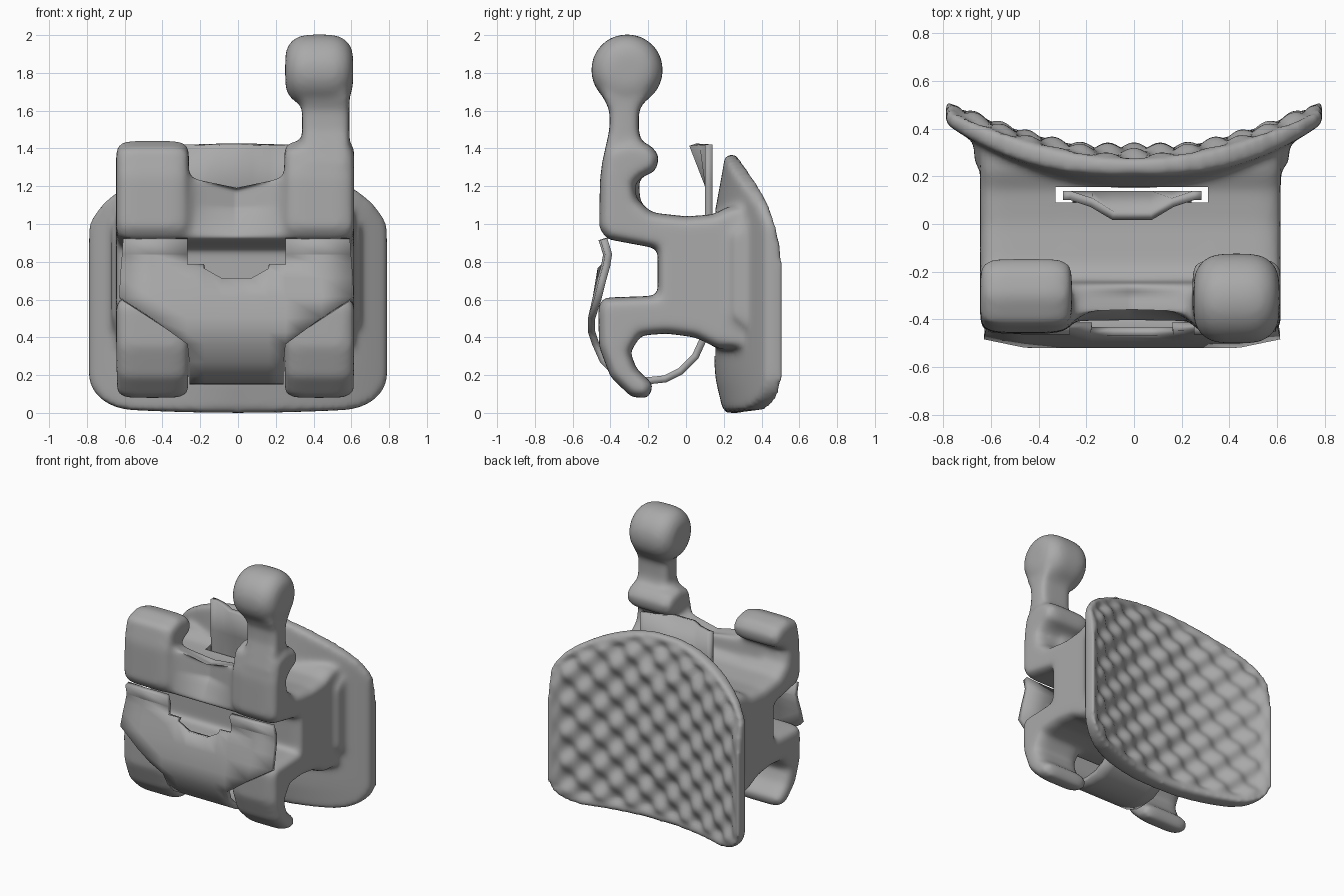
import bpy, bmesh, math
from mathutils import Vector

if "Cube" in bpy.data.objects:
    bpy.data.objects.remove(bpy.data.objects["Cube"], do_unlink=True)

metal = bpy.data.materials.new("satin grey metal")
metal.use_nodes = True
grey = (0.4, 0.4, 0.4, 1)
metal.diffuse_color = grey
metal.node_tree.nodes["Principled BSDF"].inputs["Base Color"].default_value = grey


def add_object(name, bm):
    bmesh.ops.recalc_face_normals(bm, faces=bm.faces)
    mesh = bpy.data.meshes.new(name)
    bm.to_mesh(mesh)
    bm.free()
    mesh.materials.append(metal)
    obj = bpy.data.objects.new(name, mesh)
    bpy.context.collection.objects.link(obj)
    return obj


def shade(obj, degrees):
    bpy.ops.object.select_all(action='DESELECT')
    obj.select_set(True)
    bpy.context.view_layer.objects.active = obj
    bpy.ops.object.shade_smooth_by_angle(angle=math.radians(degrees))


def ramp(value, start, end):
    return max(0, min(1, (value - start) / (end - start)))


def inset(profile, amount):
    """Shrink a closed (y, z) profile along its corner bisectors."""
    pts = [Vector(p) for p in profile]
    area = sum(a.x * b.y - b.x * a.y for a, b in zip(pts, pts[1:] + pts[:1]))
    turn = 1 if area > 0 else -1
    result = []
    for i, p in enumerate(pts):
        a = (p - pts[i - 1]).normalized()
        b = (pts[(i + 1) % len(pts)] - p).normalized()
        along = (a + b).normalized()
        result.append(p + Vector((-along.y, along.x)) * turn * amount)
    return result


def prism(bm, profile, x0, x1, across, shrink, steps=4):
    """Side profile swept across x, with elliptically rounded rims."""
    rings = []
    for s in range(steps + 1):
        angle = s / steps * math.pi / 2
        rings.append((across * (1 - math.cos(angle)), shrink * (1 - math.sin(angle))))
    layers = [(x0 + dx, d) for dx, d in rings] + [(x1 - dx, d) for dx, d in reversed(rings)]
    loops = [[bm.verts.new((x, *p)) for p in inset(profile, d)] for x, d in layers]
    faces = [bm.faces.new(loops[0]), bm.faces.new(loops[-1][::-1])]
    n = len(profile)
    for a, b in zip(loops, loops[1:]):
        for i in range(n):
            j = (i + 1) % n
            faces.append(bm.faces.new((a[j], a[i], b[i], b[j])))
    bmesh.ops.recalc_face_normals(bm, faces=faces)


# Curved bonding pad limits
HALF = 0.79


def corner(x, radius):
    """How far a quarter round has cut in at x, from 0 to 1."""
    t = ramp(abs(x), HALF - radius, HALF)
    return 1 - math.sqrt(1 - t * t)


def pad_low(x):
    return 0.03 * (x / HALF) ** 2 + 0.17 * corner(x, 0.22)


def pad_high(x):
    return 1.37 - 0.49 * x * x - 0.09 * corner(x, 0.16)


def pad_back(x, z):
    return 0.31 + 0.205 * abs(x / HALF) ** 1.8 - 0.04 * ramp(z, pad_high(x) - 0.18, pad_high(x))


def pad_front(x, z):
    lean = 0.06 * ramp(z, 1.05, 1.36) + 0.05 * ramp(z, 0.2, 0)
    return 0.15 + 0.27 * (x / HALF) ** 2 + lean * (1 - abs(x / HALF))


def add_pad(bm, nx=48, nz=16):
    sheets = []
    for depth in (pad_front, pad_back):
        rows = []
        for i in range(nx + 1):
            x = HALF * math.sin(math.pi * (i / nx - 0.5))
            lo, hi = pad_low(x), pad_high(x)
            heights = [lo + (hi - lo) * j / nz for j in range(nz + 1)]
            rows.append([bm.verts.new((x, depth(x, z), z)) for z in heights])
        sheets.append(rows)
    front, back = sheets
    for i in range(nx):
        for j in range(nz):
            for s, flip in ((front, False), (back, True)):
                q = [s[i][j], s[i + 1][j], s[i + 1][j + 1], s[i][j + 1]]
                bm.faces.new(q[::-1] if flip else q)
        for j in (0, nz):
            q = [front[i][j], back[i][j], back[i + 1][j], front[i + 1][j]]
            bm.faces.new(q if j == 0 else q[::-1])
    for j in range(nz):
        for i in (0, nx):
            q = [front[i][j], front[i][j + 1], back[i][j + 1], back[i][j]]
            bm.faces.new(q if i == 0 else q[::-1])


# Side profiles of the body
underside = [(-.24, .41), (-.1, .42), (.05, .4), (.17, .34), (.33, .34)]
topside = [(.33, 1.1), (.22, 1.09), (.14, 1.05), (0, 1.04), (-.18, 1.06)]
lower_hook = [(-.15, .62), (-.44, .61), (-.465, .56), (-.46, .35), (-.4, .19), (-.29, .085),
              (-.2, .075), (-.17, .15), (-.26, .23), (-.295, .32)]
upper_hook = [(-.26, 1.13), (-.275, 1.21), (-.23, 1.25), (-.16, 1.28), (-.14, 1.36), (-.19, 1.42),
              (-.3, 1.445), (-.42, 1.4), (-.455, 1.25), (-.46, .98), (-.42, .92), (-.15, .87)]
lower_web = [(-.15, .62), (-.37, .61), (-.37, .42)]
upper_web = [(-.24, 1.1), (-.25, 1.22), (-.39, 1.25), (-.41, .92), (-.15, .87)]
flare = [(.23, .5), (.36, .4), (.36, 1.06), (.23, .95)]
neck = [(-.45, 1.3), (-.405, 1.5), (-.405, 1.6), (-.45, 1.7), (-.19, 1.7), (-.25, 1.6),
        (-.25, 1.48), (-.2, 1.35)]
ball = [(-.312 + .19 * math.cos(a * math.pi / 16), 1.815 + .19 * math.sin(a * math.pi / 16))
        for a in range(32)]

bm = bmesh.new()
add_pad(bm)
for x0, x1 in ((-.645, -.26), (.245, .615)):
    prism(bm, lower_hook + underside + topside + upper_hook, x0, x1, .09, .045)
prism(bm, lower_web + underside + topside + upper_web, -.45, .42, .01, .005)
for x0, x1 in ((-.67, -.5), (.5, .65)):
    prism(bm, flare, x0, x1, .06, .04)
prism(bm, neck, .34, .59, .05, .025)
prism(bm, ball, .25, .61, .12, .11)
body = add_object("bracket_body", bm)

# Vertical slot that the clip slides through
bm = bmesh.new()
bmesh.ops.create_cube(bm, size=1)
for v in bm.verts:
    v.co = Vector((v.co.x * .64 - .01, .123 + v.co.y * .065, .72 + v.co.z * .84))
cutter = add_object("slot_cutter", bm)
cutter.hide_render = True

# Blend the solids into one soft cast body
remesh = body.modifiers.new("blend", 'REMESH')
remesh.mode = 'VOXEL'
remesh.voxel_size = 0.017
soft = body.modifiers.new("soften", 'SMOOTH')
soft.factor = 0.5
soft.iterations = 18
cut = body.modifiers.new("slot", 'BOOLEAN')
cut.operation = 'DIFFERENCE'
cut.object = cutter
graph = bpy.context.evaluated_depsgraph_get()
cast = bpy.data.meshes.new_from_object(body.evaluated_get(graph))
body.modifiers.clear()
body.data = cast
bpy.data.objects.remove(cutter, do_unlink=True)

# Cushion grid sunk inside the back rim, and the pinched web between the upper hooks
bm = bmesh.new()
bm.from_mesh(cast)
bm.normal_update()
k = 2 * math.pi / 0.22
for v in bm.verts:
    x, y, z = v.co
    if v.normal.y > 0.4 and y > pad_back(x, z) - 0.06:
        margin = min(HALF - abs(x), z - pad_low(x), pad_high(x) - z)
        bump = math.cos(k * x) * math.cos(k * (z - 0.1))
        v.co.y += (0.022 * bump - 0.01) * ramp(margin, 0.03, 0.09)
    pinch = ramp(abs(x + .008), .24, 0) * ramp(y, -.22, -.3)
    if v.normal.y < 0:
        v.co.y -= 0.08 * v.normal.y * pinch * ramp(z, .93, 1.1)
    v.co.z -= 0.05 * pinch * ramp(z, 1.05, 1.2) * ramp(z, 1.3, 1.28)
bm.to_mesh(cast)
bm.free()
if not cast.materials:
    cast.materials.append(metal)
shade(body, 50)

# Sheet clip: rows of (y, z, half width) from the front lip round to the rear tab
path = [(-.445, .92, .6), (-.42, .84, .605), (-.43, .78, .61), (-.45, .71, .615),
        (-.475, .61, .62), (-.5, .5, .45), (-.5, .43, .35), (-.48, .37, .26), (-.44, .28, .25),
        (-.37, .21, .25), (-.28, .175, .25), (-.2, .17, .25), (-.11, .18, .25), (-.03, .22, .25),
        (.05, .3, .25), (.1, .41, .25), (.12, .55, .25), (.12, 1.2, .29), (.12, 1.42, .29)]
half = [.08, .17, .26, .45, .62]
columns = [-h for h in reversed(half)] + half
bm = bmesh.new()
rows = []
for n, (y, z, w) in enumerate(path):
    row = []
    for c in columns:
        x = math.copysign(min(abs(c), w), c)
        dy = 0.01 if abs(x) > .5 else 0
        if n == len(path) - 1:
            dy = -0.085 if abs(x) < .1 else -0.03 if abs(x) < .2 else 0
        lift = 0.05 if n == 3 and abs(c) == .17 else 0
        row.append(bm.verts.new((x - .008, y + dy, z + lift)))
    rows.append(row)
for n in range(len(rows) - 1):
    a, b = rows[n], rows[n + 1]
    for i in range(len(columns) - 1):
        mid = abs(columns[i] + columns[i + 1]) / 2
        if (n < 2 and mid < .26) or (n == 2 and mid < .15):
            continue
        bm.faces.new((a[i], a[i + 1], b[i + 1], b[i]))
bmesh.ops.remove_doubles(bm, verts=bm.verts, dist=0.0005)
bmesh.ops.delete(bm, geom=[v for v in bm.verts if not v.link_faces], context='VERTS')
clip = add_object("spring_clip", bm)
sheet = clip.modifiers.new("thickness", 'SOLIDIFY')
sheet.thickness = 0.038
sheet.offset = 0
shade(clip, 25)
